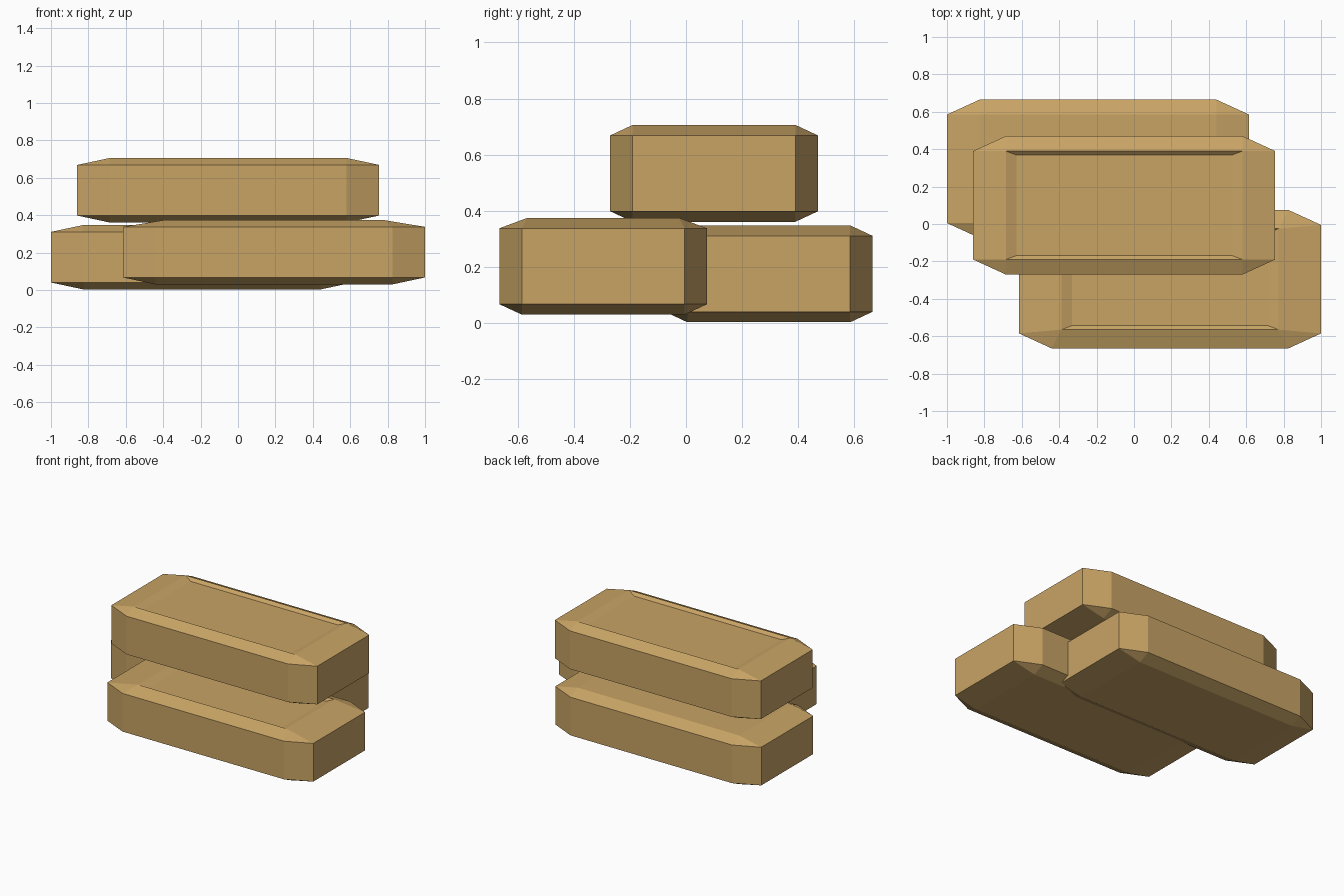
import bpy, bmesh
from mathutils import Vector

if "Cube" in bpy.data.objects:
    bpy.data.objects.remove(bpy.data.objects["Cube"])

wood = bpy.data.materials.new("tan")
wood.diffuse_color = (0.58, 0.37, 0.13, 1)
wood.use_nodes = True
wood.node_tree.nodes["Principled BSDF"].inputs["Base Color"].default_value = wood.diffuse_color
SIZE = Vector((1.615, 0.74, 0.345))


def block(name, centre, top_scale=(1, 1), recess=0.0):
    # Bevelled unit cube stretched into a block, so the chamfers stretch too
    bm = bmesh.new()
    bmesh.ops.create_cube(bm, size=1)
    bmesh.ops.bevel(bm, geom=bm.edges[:], offset=0.108, segments=1,
                    affect='EDGES', profile=0.5)
    bmesh.ops.scale(bm, vec=SIZE, verts=bm.verts)
    bm.normal_update()
    top = max(bm.faces, key=lambda f: f.calc_center_median().z)
    for v in top.verts:
        v.co.x *= top_scale[0]
        v.co.y *= top_scale[1]
    # Shallow sloped dish in the top face
    if recess:
        bmesh.ops.inset_region(bm, faces=[top], thickness=0.03)
        for v in top.verts:
            v.co.x -= 0.035 if v.co.x > 0 else -0.035
            v.co.z -= recess
    bmesh.ops.recalc_face_normals(bm, faces=bm.faces)
    mesh = bpy.data.meshes.new(name)
    bm.to_mesh(mesh)
    bm.free()
    mesh.materials.append(wood)
    ob = bpy.data.objects.new(name, mesh)
    ob.location = centre
    bpy.context.collection.objects.link(ob)


# Two blocks side by side with a third lying on top
block("back_block", (-0.1925, 0.295, 0.1755))
block("front_block", (0.1925, -0.295, 0.2025), (0.917, 0.93), 0.02)
block("upper_block", (-0.0525, 0.10, 0.5335), (1, 1), 0.02)
